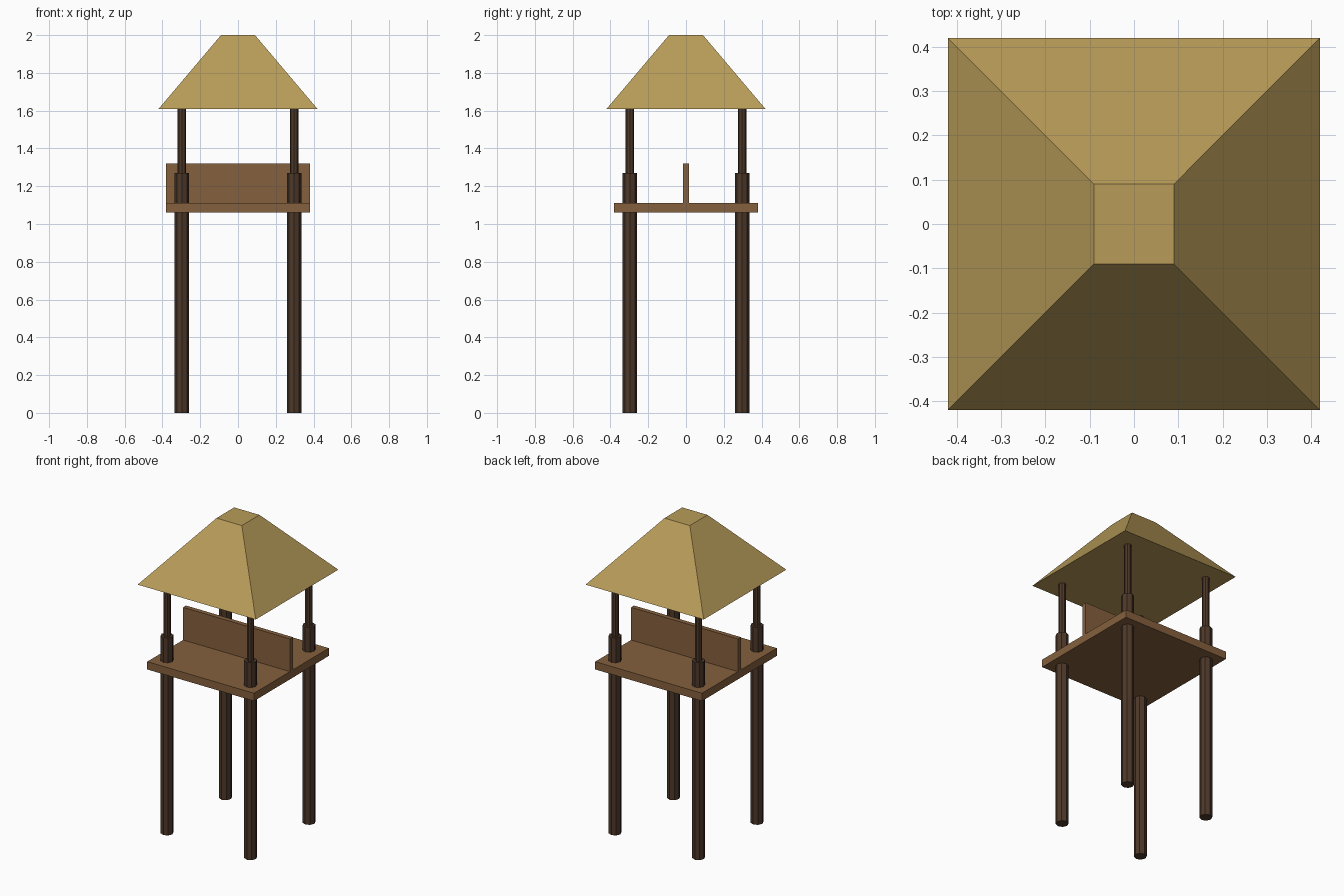
import bpy
import math

old = bpy.data.objects.get("Cube")
if old:
    bpy.data.objects.remove(old, do_unlink=True)


def material(name, colour):
    mat = bpy.data.materials.new(name)
    mat.use_nodes = True
    mat.diffuse_color = (*colour, 1)
    mat.node_tree.nodes["Principled BSDF"].inputs["Base Color"].default_value = (*colour, 1)
    return mat


thatch = material("straw thatch", (0.48, 0.33, 0.10))
plank = material("brown plank", (0.235, 0.117, 0.047))
timber = material("dark timber", (0.075, 0.040, 0.023))


def finish(name, mat):
    obj = bpy.context.object
    obj.name = name
    obj.data.materials.append(mat)
    return obj


def box(name, size, bottom, mat):
    bpy.ops.mesh.primitive_cube_add(size=1, location=(0, 0, bottom + size[2] / 2))
    obj = finish(name, mat)
    obj.scale = size
    return obj


def prism(name, sides, r_low, r_high, x, y, low, high, mat, turn=0):
    bpy.ops.mesh.primitive_cone_add(vertices=sides, radius1=r_low, radius2=r_high,
                                    depth=high - low, location=(x, y, (low + high) / 2),
                                    rotation=(0, 0, turn))
    return finish(name, mat)


# Four stepped posts: thick leg below, thin roof support above
for front, y in (("front", -0.297), ("back", 0.297)):
    for side, x in (("right", -0.297), ("left", 0.297)):
        prism(f"{front}_{side}_leg", 8, 0.038, 0.038, x, y, 0, 1.27, timber)
        prism(f"{front}_{side}_roof_support", 8, 0.022, 0.022, x, y, 1.27, 1.61, timber)

# Platform and the upright board across its middle
box("platform", (0.76, 0.76, 0.05), 1.06, plank)
box("middle_board", (0.76, 0.03, 0.21), 1.11, plank)

# Flat-topped pyramid roof
root2 = math.sqrt(2)
prism("roof", 4, 0.42 * root2, 0.09 * root2, 0, 0, 1.61, 2.0, thatch, math.pi / 4)
